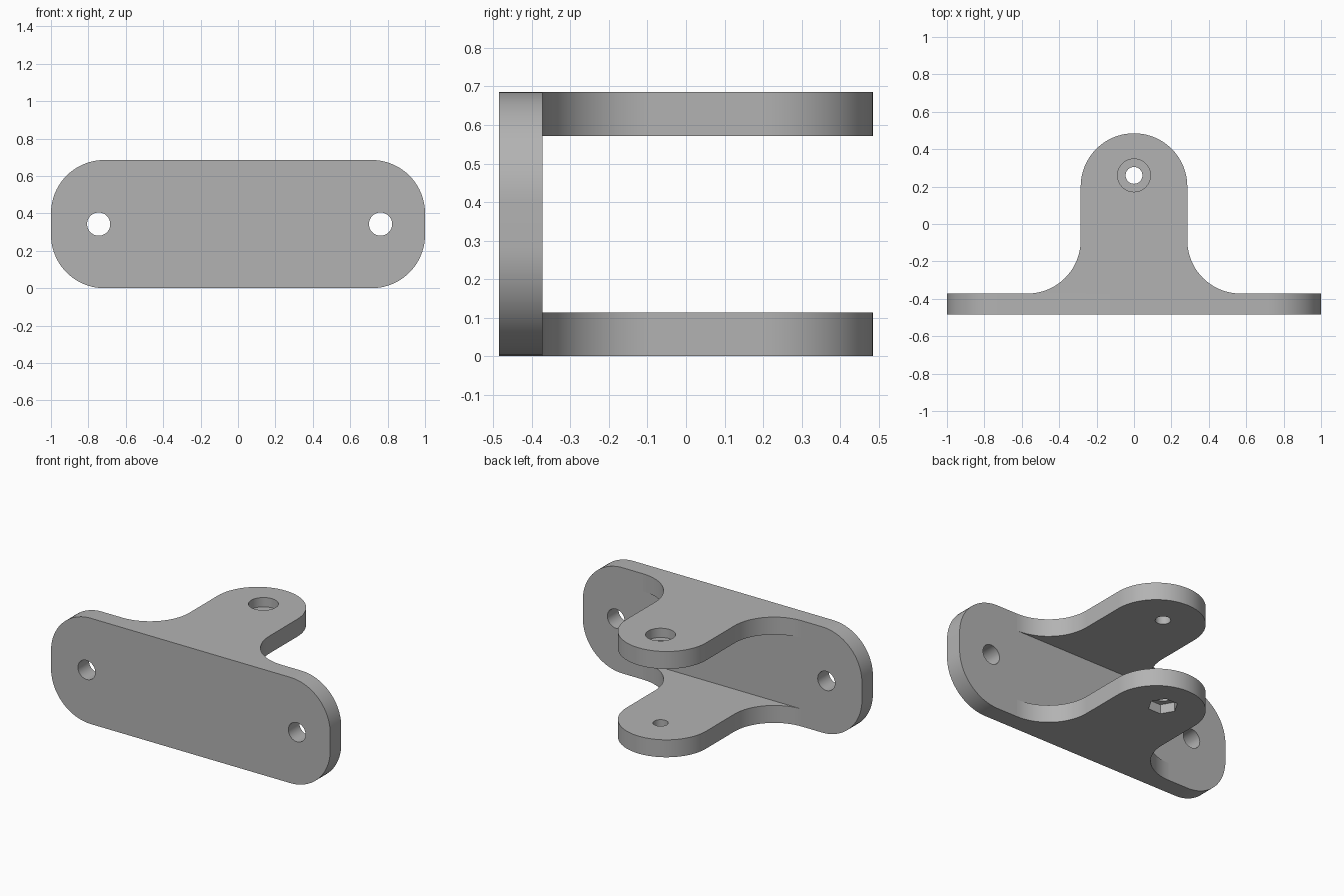
import bpy
import bmesh
from math import cos, sin, radians, pi
from mathutils import Matrix, Vector

old = bpy.data.objects.get("Cube")
if old:
    bpy.data.objects.remove(old, do_unlink=True)

THICK = 0.113                  # sheet thickness of every part
HEIGHT = 0.685
R = 0.285                      # shared corner and fillet radius
FRONT, BACK = -0.485, 0.485
WALL = FRONT + THICK           # rear face of the mounting plate
PIN_Y = 0.26

grey = bpy.data.materials.new("plain grey")
grey.use_nodes = True
colour = (0.45, 0.45, 0.45, 1)
grey.diffuse_color = colour
grey.node_tree.nodes["Principled BSDF"].inputs["Base Color"].default_value = colour


def arc(cx, cy, start, end, steps=20):
    angles = [radians(start + (end - start) * i / steps) for i in range(steps + 1)]
    return [(cx + R * cos(a), cy + R * sin(a)) for a in angles]


def extrude(name, outline, depth, matrix):
    """Solid made by lifting a flat outline along its local z."""
    bm = bmesh.new()
    face = bm.faces.new([bm.verts.new((x, y, 0)) for x, y in outline])
    lifted = bmesh.ops.extrude_face_region(bm, geom=[face])["geom"]
    verts = [v for v in lifted if isinstance(v, bmesh.types.BMVert)]
    bmesh.ops.translate(bm, verts=verts, vec=(0, 0, depth))
    bmesh.ops.transform(bm, verts=bm.verts, matrix=matrix)
    bmesh.ops.recalc_face_normals(bm, faces=bm.faces)
    mesh = bpy.data.meshes.new(name)
    bm.to_mesh(mesh)
    bm.free()
    mesh.materials.append(grey)
    obj = bpy.data.objects.new(name, mesh)
    bpy.context.collection.objects.link(obj)
    return obj


def drill(obj, centre, radius, depth, sides=48, axis="Z"):
    """Cut a round or polygonal hole centred on a point."""
    turn = Matrix.Rotation(pi / 2, 4, "X" if axis == "Y" else "Z")
    bm = bmesh.new()
    bmesh.ops.create_cone(bm, cap_ends=True, segments=sides, radius1=radius,
                          radius2=radius, depth=depth,
                          matrix=Matrix.Translation(Vector(centre)) @ turn)
    mesh = bpy.data.meshes.new("cutter")
    bm.to_mesh(mesh)
    bm.free()
    mesh.materials.append(grey)
    cutter = bpy.data.objects.new("cutter", mesh)
    cutter.hide_render = True
    bpy.context.collection.objects.link(cutter)
    mod = obj.modifiers.new("hole", "BOOLEAN")
    mod.operation, mod.solver, mod.object = "DIFFERENCE", "EXACT", cutter
    bpy.context.view_layer.objects.active = obj
    bpy.ops.object.modifier_apply(modifier=mod.name)
    bpy.data.objects.remove(cutter, do_unlink=True)


def smooth(obj):
    bpy.ops.object.select_all(action="DESELECT")
    obj.select_set(True)
    bpy.context.view_layer.objects.active = obj
    bpy.ops.object.shade_smooth_by_angle(angle=radians(30))


# Mounting plate with rounded corners and two screw holes
low, high, side = R, HEIGHT - R, 1 - R
plate_outline = (arc(side, low, -90, 0) + arc(side, high, 0, 90)
                 + arc(-side, high, 90, 180) + arc(-side, low, 180, 270))
upright = Matrix.Translation((0, WALL, 0)) @ Matrix.Rotation(pi / 2, 4, "X")
plate = extrude("mounting_plate", plate_outline, THICK, upright)
for x in (-0.745, 0.762):
    drill(plate, (x, (FRONT + WALL) / 2, HEIGHT / 2), 0.062, 0.4, axis="Y")
smooth(plate)

# Two identical arms: fillets at the plate, round free end
arm_outline = (arc(2 * R, WALL + R, 270, 180)
               + arc(0, BACK - R, 0, 180, 40)
               + arc(-2 * R, WALL + R, 0, -90))
arms = {}
for name, z in (("lower_arm", 0), ("upper_arm", HEIGHT - THICK)):
    arm = extrude(name, arm_outline, THICK, Matrix.Translation((0, 0, z)))
    drill(arm, (0, PIN_Y, z + THICK / 2), 0.045, 0.4)
    arms[name] = arm

# Round bolt-head recess above, hexagonal nut recess below
drill(arms["upper_arm"], (0, PIN_Y, HEIGHT), 0.088, 0.12)
drill(arms["lower_arm"], (0, PIN_Y, 0), 0.088, 0.12, sides=6)
for arm in arms.values():
    smooth(arm)
